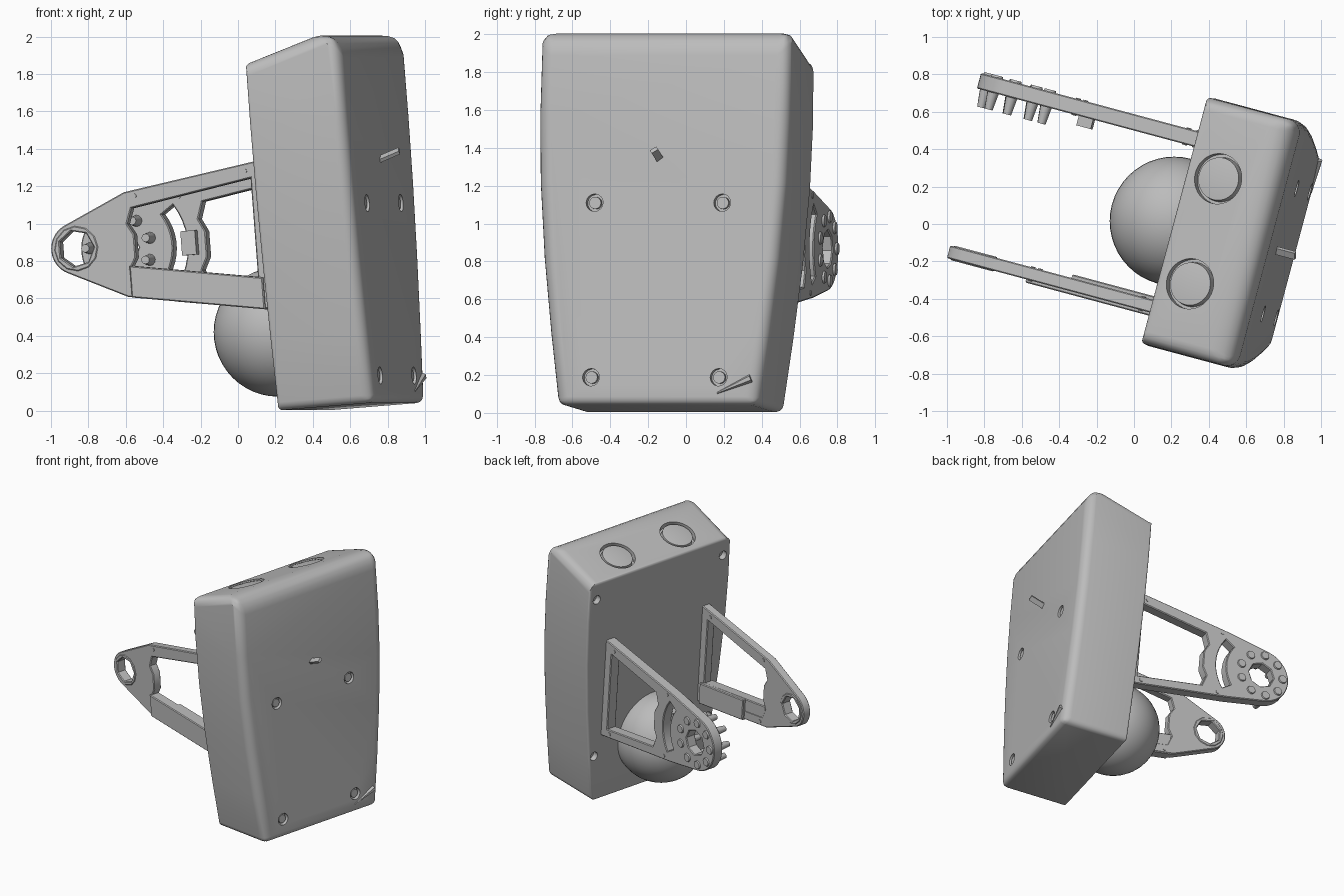
import bpy, bmesh
from math import radians, cos, sin, pi, atan2, acos, hypot
from mathutils import Matrix, Vector

if "Cube" in bpy.data.objects:
    bpy.data.objects.remove(bpy.data.objects["Cube"])

grey = bpy.data.materials.new("plain grey")
grey.use_nodes = True
grey.diffuse_color = (0.5, 0.5, 0.5, 1)
grey.node_tree.nodes["Principled BSDF"].inputs["Base Color"].default_value = (0.5, 0.5, 0.5, 1)

# Shared leaning frame: x out of the housing, y across it, z up it
T = Matrix.Translation
def turn(deg, axis):
    return Matrix.Rotation(radians(deg), 4, axis)
FRAME = T((0.536, -0.066, 1)) @ turn(-15, 'Z') @ turn(-4.5, 'Y')


def activate(ob):
    bpy.ops.object.select_all(action='DESELECT')
    ob.select_set(True)
    bpy.context.view_layer.objects.active = ob


def smooth(ob):
    activate(ob)
    bpy.ops.object.shade_smooth_by_angle(angle=radians(35))


def add_mesh(name, bm, matrix=FRAME):
    bmesh.ops.recalc_face_normals(bm, faces=bm.faces)
    mesh = bpy.data.meshes.new(name)
    bm.to_mesh(mesh)
    bm.free()
    mesh.materials.append(grey)
    ob = bpy.data.objects.new(name, mesh)
    bpy.context.collection.objects.link(ob)
    ob.matrix_world = matrix
    return ob


def cone(bm, matrix, r1, r2, depth, sides=24):
    bmesh.ops.create_cone(bm, cap_ends=True, segments=sides, radius1=r1, radius2=r2,
                          depth=depth, matrix=matrix)


def slab(bm, matrix, size):
    bmesh.ops.create_cube(bm, size=1, matrix=matrix @ Matrix.Diagonal((*size, 1)))


def circle(centre, r, sides, start=0.0, end=2 * pi, closed=True):
    steps = sides if closed else sides - 1
    return [(centre[0] + r * cos(start + (end - start) * i / steps),
             centre[1] + r * sin(start + (end - start) * i / steps)) for i in range(sides)]


def flat_plate(name, loops, b, thickness):
    """Filled outline with openings, standing in the x-z plane of the frame."""
    cu = bpy.data.curves.new(name, 'CURVE')
    cu.dimensions, cu.fill_mode = '2D', 'BOTH'
    cu.extrude = thickness / 2 - 0.006
    cu.bevel_depth, cu.bevel_resolution = 0.006, 0
    cu.offset = -0.006
    for loop in loops:
        sp = cu.splines.new('POLY')
        sp.points.add(len(loop) - 1)
        for p, co in zip(sp.points, loop):
            p.co = (*co, 0, 1)
        sp.use_cyclic_u = True
    ob = bpy.data.objects.new(name, cu)
    bpy.context.collection.objects.link(ob)
    cu.materials.append(grey)
    ob.matrix_world = FRAME @ T((0, b, 0)) @ turn(90, 'X')
    activate(ob)
    bpy.ops.object.convert(target='MESH')
    smooth(bpy.context.object)


# Housing: tapered outline pulled through its depth, with a sloping top
DEPTH = 0.265
half = [(0.55, -0.98), (0.60, -0.6), (0.645, -0.2), (0.675, 0.2), (0.685, 0.55), (0.68, 0.88)]
outline = half + [(-b, c) for b, c in reversed(half)]
bm = bmesh.new()
weight = bm.edges.layers.float.new("bevel_weight_edge")
back = [bm.verts.new((-DEPTH, b, c)) for b, c in outline]
front = [bm.verts.new((DEPTH, b, c + (0.16 if c > 0.8 else 0))) for b, c in outline]
bm.faces.new(back)
bm.faces.new(front)
for i in range(len(outline)):
    j = (i + 1) % len(outline)
    bm.faces.new((back[i], back[j], front[j], front[i]))
for e in bm.edges:
    mid = (e.verts[0].co + e.verts[1].co) / 2
    outer, across = mid.x > 0.2, abs(mid.y) < 0.1
    if outer:
        e[weight] = (1.0 if mid.z > 0 else 0.25) if across else 0.4
    elif mid.x < -0.2:
        e[weight] = 0.1
    elif mid.z > 0.8:
        e[weight] = 0.4
    elif mid.z < -0.9:
        e[weight] = 0.25
housing = add_mesh("housing", bm)
bev = housing.modifiers.new("rounding", 'BEVEL')
bev.limit_method, bev.width, bev.segments = 'WEIGHT', 0.17, 6

# Recesses: two speaker wells, four front screw wells, four back screw wells
SPEAKERS = [T((-0.09, b, 0.932)) @ turn(-16.7, 'Y') for b in (0.275, -0.306)]
SCREWS = [T((DEPTH, b, c)) @ turn(90, 'Y') for b in (-0.363, 0.335) for c in (0.09, -0.835)]
BACK = [T((-DEPTH, s * b, c)) @ turn(90, 'Y') for s in (1, -1) for b, c in ((0.61, 0.74), (0.55, -0.6))]
bm = bmesh.new()
for m in SPEAKERS:
    cone(bm, m, 0.135, 0.135, 0.09, 40)
for m in SCREWS:
    cone(bm, m, 0.046, 0.046, 0.07)
for m in BACK:
    cone(bm, m, 0.035, 0.035, 0.09)
cutter = add_mesh("recess_cutter", bm)
cutter.hide_render = True
cut = housing.modifiers.new("recesses", 'BOOLEAN')
cut.object, cut.solver = cutter, 'EXACT'
activate(housing)
for mod in ("rounding", "recesses"):
    bpy.ops.object.modifier_apply(modifier=mod)
bpy.data.objects.remove(cutter)
smooth(housing)

# Speaker cones and screw heads inside the wells
bm = bmesh.new()
for m in SPEAKERS:
    cone(bm, m @ T((0, 0, -0.025)), 0.12, 0.115, 0.04, 40)
    cone(bm, m @ T((0, 0, 0.002)), 0.115, 0, 0.014, 12)
smooth(add_mesh("speaker_cones", bm))
bm = bmesh.new()
for m in SCREWS:
    cone(bm, m @ T((0, 0, -0.025)), 0.032, 0.032, 0.03)
smooth(add_mesh("screw_heads", bm))

# Small pin on the outer face and a thin sliver by the lower corner
bm = bmesh.new()
slab(bm, T((DEPTH + 0.04, -0.015, 0.34)) @ turn(-18, 'Y') @ turn(35, 'X'), (0.14, 0.04, 0.02))
add_mesh("pin", bm)
bm = bmesh.new()
cone(bm, T((DEPTH, 0.42, -0.88)) @ turn(23, 'X') @ turn(90, 'X'), 0.022, 0.004, 0.2, 6)
add_mesh("corner_sliver", bm)

# Ball tucked behind the housing
bm = bmesh.new()
bmesh.ops.create_uvsphere(bm, u_segments=48, v_segments=24, radius=0.345)
ball = add_mesh("ball", bm, T((0.215, 0.015, 0.42)))
smooth(ball)

# Bracket arms: triangular frames ending in a round eye
EYE = (-1.32, -0.03)
UPPER, LOWER = (-1.035, 0.25), (-1.055, -0.31)
ROOT = -DEPTH + 0.01

def arm_outline(r):
    def tangent(p, side):
        dx, dy = p[0] - EYE[0], p[1] - EYE[1]
        return atan2(dy, dx) + side * acos(r / hypot(dx, dy))
    start, end = tangent(UPPER, 1), tangent(LOWER, -1) + 2 * pi
    return [(ROOT, 0.365), UPPER] + circle(EYE, r, 20, start, end, False) + [LOWER, (ROOT, -0.44)]

def window(edge, low):
    """Opening with a wavy end towards the eye."""
    top, bottom = 0.27 + (edge + 0.33) * 0.155, low - (edge + 0.33) * 0.165
    wave = [(edge + d, bottom + (top - bottom) * t)
            for t, d in ((0, 0.03), (0.2, 0), (0.35, 0.035), (0.65, 0.035), (0.8, 0), (1, 0.03))]
    return [(-0.33, 0.27), (-0.33, low)] + wave

slot = circle(EYE, 0.37, 10, -0.6, 0.6, False) + circle(EYE, 0.29, 10, 0.6, -0.6, False)
flat_plate("back_arm", [arm_outline(0.22), window(-0.88, -0.36), slot, circle(EYE, 0.1, 8)], 0.45, 0.085)
flat_plate("front_arm", [arm_outline(0.14), window(-1.03, -0.36), circle(EYE, 0.108, 12)], -0.475, 0.07)

# Eye liner and lower cover block on the front arm
flat_plate("eye_liner", [circle(EYE, 0.122, 12), circle(EYE, 0.098, 7)], -0.475, 0.08)
block = [(-1.03, -0.315), (-0.3, -0.436), (-0.3, -0.265), (-1.03, -0.145)]
flat_plate("lower_cover", [block], -0.485, 0.085)
flat_plate("inner_cover", [[(-0.8 if a < -1 else a, c - 0.04 * (a < -1)) for a, c in block]], -0.45, 0.06)

# Ring of bosses and tapered pegs on the back arm
bm = bmesh.new()
for i in range(9):
    ang = radians(15 + 40 * i)
    x, z = EYE[0] + 0.172 * cos(ang), EYE[1] + 0.172 * sin(ang)
    cone(bm, T((x, 0.365, z)) @ turn(90, 'X'), 0.032, 0.022, 0.1, 12)
    cone(bm, T((x, 0.495, z)) @ turn(-90, 'X'), 0.036, 0.03, 0.016, 12)
slab(bm, T((-0.93, 0.385, -0.03)), (0.08, 0.06, 0.13))
smooth(add_mesh("pegs", bm))

# Small rivets along both arms
bm = bmesh.new()
for b, t in ((0.45, 0.095), (-0.475, 0.08)):
    for x, z in ((-0.36, 0.31), (-0.98, 0.225), (-0.36, -0.39), (-0.98, -0.29)):
        cone(bm, T((x, b, z)) @ turn(90, 'X'), 0.014, 0.014, t, 10)
smooth(add_mesh("rivets", bm))
